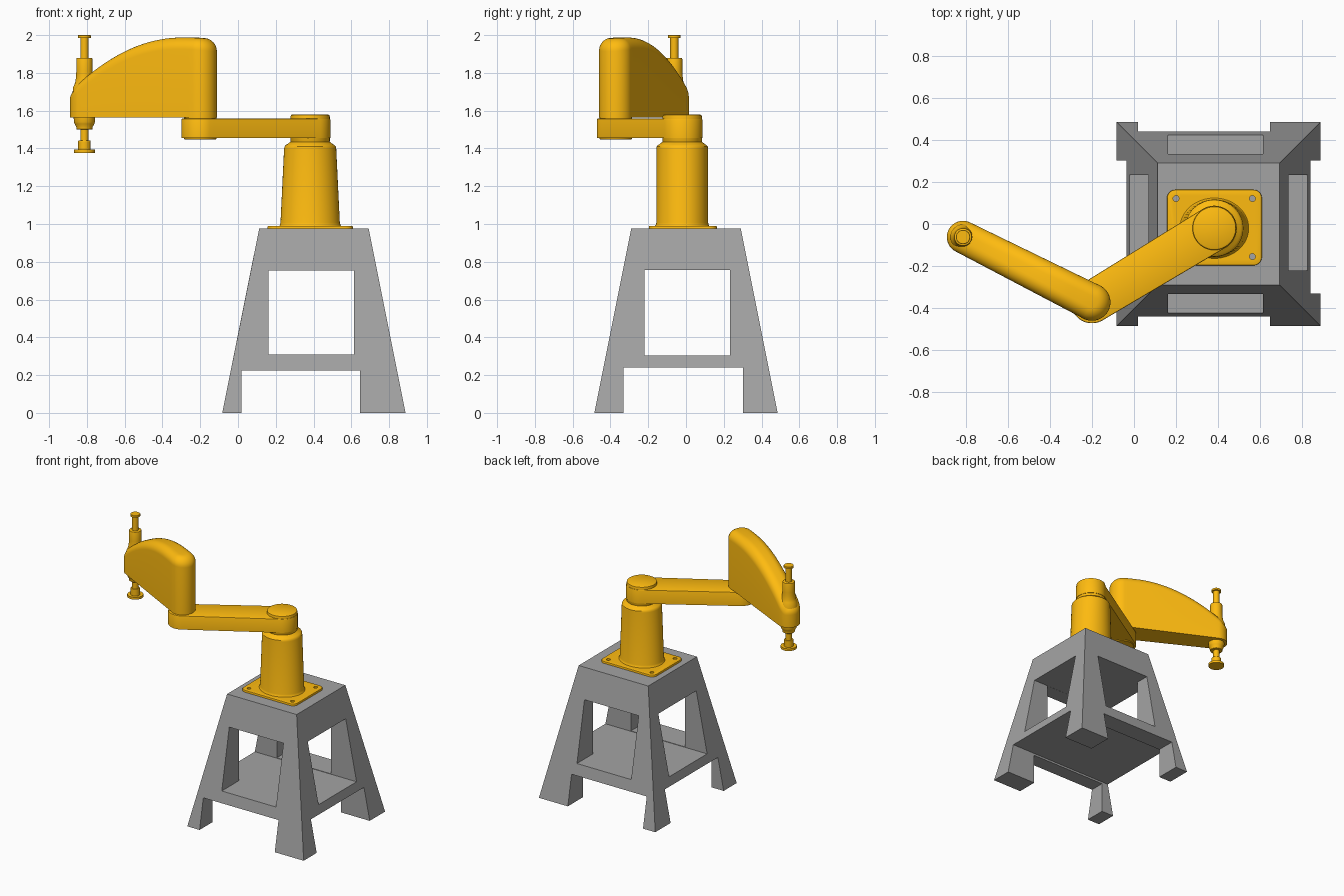
import bpy, bmesh, math
from mathutils import Vector, Matrix

if "Cube" in bpy.data.objects:
    bpy.data.objects.remove(bpy.data.objects["Cube"])


def material(name, colour):
    mat = bpy.data.materials.new(name)
    mat.diffuse_color = (*colour, 1)
    mat.use_nodes = True
    mat.node_tree.nodes["Principled BSDF"].inputs["Base Color"].default_value = mat.diffuse_color
    return mat


YELLOW = material("arm_yellow", (1.0, 0.5, 0.005))
GREY = material("stand_grey", (0.37, 0.37, 0.37))

HUB = Vector((0.382, -0.02))
ELBOW = Vector((-0.2, -0.372))
TIP = Vector((-0.813, -0.062))


def make(name, bm, mat=None):
    bmesh.ops.recalc_face_normals(bm, faces=bm.faces)
    me = bpy.data.meshes.new(name)
    bm.to_mesh(me)
    bm.free()
    ob = bpy.data.objects.new(name, me)
    bpy.context.collection.objects.link(ob)
    if mat:
        me.materials.append(mat)
    return ob


def activate(ob):
    bpy.ops.object.select_all(action='DESELECT')
    ob.select_set(True)
    bpy.context.view_layer.objects.active = ob


def smooth(ob):
    activate(ob)
    bpy.ops.object.shade_smooth_by_angle(angle=math.radians(32))


def box_bm(lo, hi):
    lo, hi = Vector(lo), Vector(hi)
    bm = bmesh.new()
    bmesh.ops.create_cube(bm, size=1, matrix=Matrix.Translation((lo + hi) / 2)
                          @ Matrix.Diagonal((*(hi - lo), 1)))
    return bm


def cut(ob, cutter):
    cutter.hide_render = True
    mod = ob.modifiers.new("cut", 'BOOLEAN')
    mod.operation, mod.solver, mod.object = 'DIFFERENCE', 'EXACT', cutter
    activate(ob)
    bpy.ops.object.modifier_apply(modifier=mod.name)
    bpy.data.objects.remove(cutter)


def lathe(name, centre, profile, n=64):
    """Profile rows: (radius, z) or (radius_x, z, radius_y)."""
    bm = bmesh.new()
    rings = []
    for row in profile:
        rx, z, ry = row if len(row) == 3 else (row[0], row[1], row[0])
        rings.append([bm.verts.new((centre.x + rx * math.cos(k * math.tau / n),
                                    centre.y + ry * math.sin(k * math.tau / n), z))
                      for k in range(n)])
    for a, b in zip(rings, rings[1:]):
        for k in range(n):
            j = (k + 1) % n
            bm.faces.new((a[k], a[j], b[j], b[k]))
    bm.faces.new(rings[0])
    bm.faces.new(rings[-1])
    smooth(make(name, bm, YELLOW))


def half_outline(L, r0, r1, phi, n=16, m=28):
    """One side of the hull around two circles, from rear end to tip."""
    c, s = math.cos(phi), math.sin(phi)
    rear = [math.pi + (phi - math.pi) * k / n for k in range(n + 1)]
    pts = [(r0 * math.cos(a), r0 * math.sin(a)) for a in rear]
    for k in range(1, m):
        t = k / m
        r = r0 + (r1 - r0) * t
        pts.append((L * t + r * c, r * s))
    pts += [(L + r1 * math.cos(phi * (1 - k / n)), r1 * math.sin(phi * (1 - k / n)))
            for k in range(n + 1)]
    return pts


def arm(name, p0, r0, p1, r1, z0, top, fillet, steps):
    axis = p1 - p0
    L = axis.length
    u = axis / L
    v = Vector((-u.y, u.x))
    phi = math.acos((r0 - r1) / L)
    bm = bmesh.new()
    rings = []
    for k in range(-1, steps + 1):
        a = max(k, 0) / steps * math.pi / 2
        d = fillet * (1 - math.cos(a))
        half = half_outline(L, r0 - d, r1 - d, phi)
        loop = half + [(s, -t) for s, t in half[-2:0:-1]]
        ring = []
        for s, t in loop:
            p = p0 + u * s + v * t
            z = z0 if k < 0 else top(s) - fillet * (1 - math.sin(a))
            ring.append(bm.verts.new((p.x, p.y, z)))
        rings.append(ring)
    N, H = len(loop), len(half)
    for a, b in zip(rings, rings[1:]):
        for i in range(N):
            j = (i + 1) % N
            bm.faces.new((a[i], a[j], b[j], b[i]))
    for ring in (rings[0], rings[-1]):
        for i in range(H - 1):
            ids = dict.fromkeys((i, i + 1, (N - i - 1) % N, (N - i) % N))
            bm.faces.new([ring[q] for q in ids])
    smooth(make(name, bm, YELLOW))


# Stand: tapered block with windows and leg gaps cut both ways
bm = bmesh.new()
bmesh.ops.create_cube(bm, size=1)
for vert in bm.verts:
    h, z = (0.29, 0.975) if vert.co.z > 0 else (0.485, 0)
    vert.co = (0.402 + math.copysign(h, vert.co.x), math.copysign(h, vert.co.y), z)
stand = make("stand", bm, GREY)
for lo, hi in (((0.161, -1, 0.308), (0.613, 1, 0.755)),
               ((-1, -0.22, 0.305), (2, 0.232, 0.756)),
               ((0.019, -1, -0.1), (0.646, 1, 0.225)),
               ((-1, -0.33, -0.1), (2, 0.302, 0.24))):
    cut(stand, make("cutter", box_bm(lo, hi), GREY))

# Base plate with four bolt holes
bm = box_bm((0.157, -0.197, 0.975), (0.608, 0.163, 0.99))
bmesh.ops.bevel(bm, geom=[e for e in bm.edges if abs(e.verts[0].co.z - e.verts[1].co.z) > 0.01],
                offset=0.04, segments=8, profile=0.5, affect='EDGES')
bmesh.ops.bevel(bm, geom=[e for e in bm.edges if min(w.co.z for w in e.verts) > 0.985],
                offset=0.004, segments=2, profile=0.5, affect='EDGES')
plate = make("base_plate", bm, YELLOW)
for x in (0.2, 0.563):
    for y in (-0.155, 0.121):
        bm = bmesh.new()
        bmesh.ops.create_cone(bm, cap_ends=True, segments=24, radius1=0.014, radius2=0.014,
                              depth=0.1, matrix=Matrix.Translation((x, y, 0.98)))
        cut(plate, make("cutter", bm, YELLOW))
smooth(plate)

# Column: widens towards the base along x only
lathe("column", HUB, [(0.168, 0.985, 0.148), (0.161, 0.993, 0.141), (0.157, 1.007, 0.137),
                      (0.138, 1.4, 0.136), (0.135, 1.411), (0.128, 1.419),
                      (0.118, 1.424), (0.109, 1.432), (0.1, 1.437), (0.1, 1.45)])

# Shoulder hub through the lower arm
lathe("shoulder_hub", HUB, [(0.101, 1.43), (0.104, 1.436), (0.104, 1.568), (0.102, 1.576),
                            (0.095, 1.58)])

# Lower arm and elbow joint
arm("lower_arm", HUB, 0.107, ELBOW, 0.1, 1.455, lambda s: 1.558, 0.006, 2)
lathe("elbow_joint", ELBOW, [(0.082, 1.448), (0.085, 1.451), (0.085, 1.57)])


# Upper arm housing: its rounded top falls away in a curve towards the tip
def housing_top(s):
    rear_drop = 0.5 * max(0.06 - s, 0) ** 2
    return max(1.987 - rear_drop - 0.66 * max(s - 0.1, 0) ** 2, 1.72)


arm("upper_arm_housing", ELBOW, 0.088, TIP, 0.077, 1.563, housing_top, 0.062, 8)

# Spindle sleeve, lower collar, and the sliding rod with end flanges
lathe("spindle_sleeve", TIP, [(0.064, 1.68), (0.06, 1.724), (0.052, 1.74), (0.047, 1.758),
                              (0.044, 1.785), (0.043, 1.81), (0.043, 1.872),
                              (0.041, 1.878), (0.037, 1.88)])
lathe("spindle_collar", TIP, [(0.04, 1.5), (0.043, 1.503), (0.043, 1.513), (0.052, 1.53),
                              (0.056, 1.54), (0.057, 1.57)])
lathe("spindle_rod", TIP, [(0.055, 1.377), (0.055, 1.394), (0.033, 1.394), (0.033, 1.438),
                           (0.031, 1.441), (0.022, 1.441), (0.022, 1.984), (0.034, 1.984),
                           (0.034, 1.998), (0.032, 2.0)])
